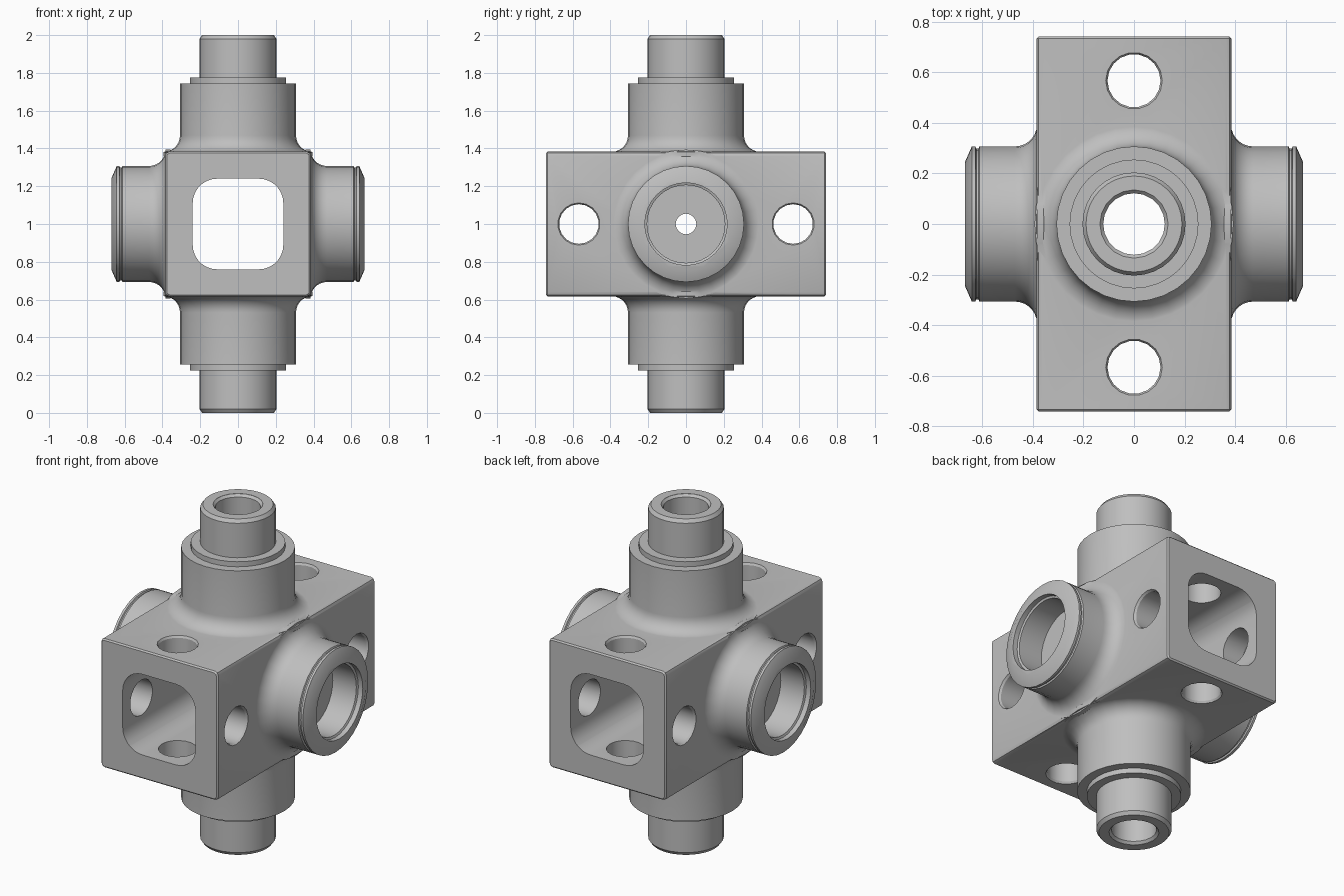
import bpy, bmesh
from math import pi, sin, cos, radians
from mathutils import Matrix, Vector

cube = bpy.data.objects.get("Cube")
if cube:
    bpy.data.objects.remove(cube, do_unlink=True)

CENTRE = Matrix.Translation((0, 0, 1))
BOX = Vector((0.385, 0.742, 0.383))      # half sizes of the block

steel = bpy.data.materials.new("grey steel")
steel.use_nodes = True
GREY = (0.52, 0.52, 0.52, 1)
steel.diffuse_color = GREY
steel.node_tree.nodes["Principled BSDF"].inputs["Base Color"].default_value = GREY


def finish(name, bm, matrix=Matrix()):
    """Turn a bmesh into an object placed relative to the block's centre."""
    bmesh.ops.transform(bm, matrix=CENTRE @ matrix, verts=bm.verts)
    bmesh.ops.recalc_face_normals(bm, faces=bm.faces)
    mesh = bpy.data.meshes.new(name)
    bm.to_mesh(mesh)
    bm.free()
    mesh.materials.append(steel)
    obj = bpy.data.objects.new(name, mesh)
    bpy.context.collection.objects.link(obj)
    return obj


def lathe(name, profile, sides, matrix=Matrix()):
    """Closed solid of revolution about z from (radius, height) pairs."""
    bm = bmesh.new()
    rings = [[bm.verts.new((r * cos(2 * pi * i / sides), r * sin(2 * pi * i / sides), h))
              for i in range(sides)] for r, h in profile]
    for a, b in zip(rings, rings[1:]):
        for i in range(sides):
            j = (i + 1) % sides
            bm.faces.new((a[i], a[j], b[j], b[i]))
    bm.faces.new(rings[0])
    bm.faces.new(rings[-1])
    return finish(name, bm, matrix)


def flare(radius, base, size, steps=7):
    """Concave fillet running from the block face up to the boss wall."""
    arc = [pi / 2 * k / steps for k in range(steps + 1)]
    return [(radius + size * (1 - sin(a)), base + size * (1 - cos(a))) for a in arc]


def combine(body, other, operation):
    mod = body.modifiers.new(operation.lower(), "BOOLEAN")
    mod.operation, mod.object, mod.solver = operation, other, "EXACT"
    bpy.context.view_layer.objects.active = body
    bpy.ops.object.modifier_apply(modifier=mod.name)
    bpy.data.objects.remove(other, do_unlink=True)


# Block with chamfered long edges and lightly broken end edges
bm = bmesh.new()
bmesh.ops.create_cube(bm, size=2, matrix=Matrix.Diagonal((*BOX, 1)))
long_edges = [e for e in bm.edges if abs(e.verts[0].co.y - e.verts[1].co.y) > 1]
bmesh.ops.bevel(bm, geom=long_edges, offset=0.022, segments=2, profile=0.5, affect="EDGES")
end_edges = [e for e in bm.edges if abs(e.verts[0].co.y - e.verts[1].co.y) < 0.01]
bmesh.ops.bevel(bm, geom=end_edges, offset=0.008, segments=1, affect="EDGES")
body = finish("manifold_body", bm)

# Stepped pipes above and below, wide ported bosses left and right
pipe = [(0.3, 0.2), (0.394, 0.36)] + flare(0.307, BOX.z - 0.001, 0.087) + [
    (0.307, 0.745), (0.255, 0.745), (0.255, 0.775), (0.204, 0.775),
    (0.204, 0.98), (0.19, 1.0)]
boss = [(0.3, 0.2), (0.394, 0.36)] + flare(0.307, BOX.x - 0.001, 0.087) + [
    (0.307, 0.612), (0.298, 0.616), (0.298, 0.624), (0.307, 0.628),
    (0.307, 0.642), (0.245, 0.669)]
for side in (0, pi):
    combine(body, lathe("pipe", pipe, 32, Matrix.Rotation(side, 4, "X")), "UNION")
    combine(body, lathe("boss", boss, 32, Matrix.Rotation(pi / 2 + side, 4, "Y")), "UNION")

# Rounded square tunnel running front to back
bm = bmesh.new()
bmesh.ops.create_cube(bm, size=2, matrix=Matrix.Diagonal((0.24, 1, 0.24, 1)))
long_edges = [e for e in bm.edges if abs(e.verts[0].co.y - e.verts[1].co.y) > 1]
bmesh.ops.bevel(bm, geom=long_edges, offset=0.13, segments=7, profile=0.5, affect="EDGES")
combine(body, finish("tunnel_cutter", bm), "DIFFERENCE")

# Pipe bore, small cross bore and counterbored side ports
lip = [(0.135, 1.01), (0.135, 0.999), (0.122, 0.985)]
bore = lip + [(r, -h) for r, h in reversed(lip)]
combine(body, lathe("bore_cutter", bore, 20), "DIFFERENCE")
turn = Matrix.Rotation(pi / 2, 4, "Y")
combine(body, lathe("cross_cutter", [(0.055, -0.9), (0.055, 0.9)], 16, turn), "DIFFERENCE")
port = [(0.206, 0.48), (0.206, 0.635), (0.218, 0.64), (0.218, 0.7)]
for side in (0, pi):
    combine(body, lathe("port_cutter", port, 32, Matrix.Rotation(pi / 2 + side, 4, "Y")),
            "DIFFERENCE")

# Mounting holes through both pairs of walls, near each end
for y in (-0.567, 0.567):
    for face, spin in ((BOX.z, Matrix()), (BOX.x, turn)):
        rim = [(0.112, face + 0.02), (0.112, face), (0.105, face - 0.012)]
        hole = rim + [(r, -h) for r, h in reversed(rim)]
        combine(body, lathe("hole_cutter", hole, 18, Matrix.Translation((0, y, 0)) @ spin),
                "DIFFERENCE")

# Smooth curved walls, crisp machined edges
bpy.ops.object.select_all(action="DESELECT")
body.select_set(True)
bpy.context.view_layer.objects.active = body
bpy.ops.object.shade_smooth_by_angle(angle=radians(28))
